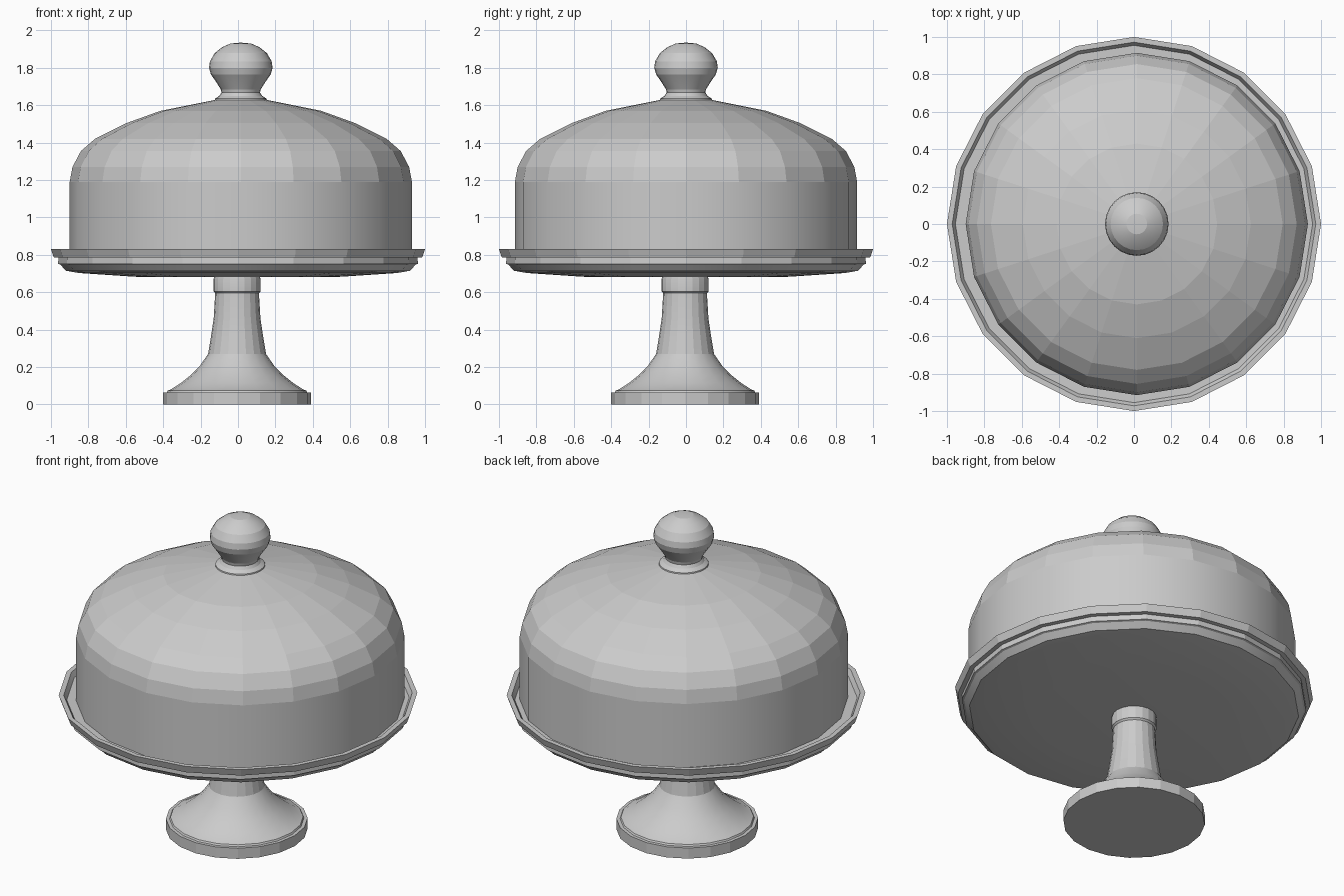
import bpy, bmesh
from math import cos, sin, tau, radians

if "Cube" in bpy.data.objects:
    bpy.data.objects.remove(bpy.data.objects["Cube"])


def lathe(name, profile, sides, center, angle, closed=False):
    """Revolve (radius, z) points around a vertical axis."""
    bm = bmesh.new()
    rings = []
    for r, z in profile:
        if r == 0:
            rings.append([bm.verts.new((center[0], center[1], z))])
        else:
            rings.append([bm.verts.new((center[0] + r * cos(tau * i / sides),
                                        center[1] + r * sin(tau * i / sides), z))
                          for i in range(sides)])
    pairs = list(zip(rings, rings[1:]))
    if closed:
        pairs.append((rings[-1], rings[0]))
    for a, b in pairs:
        for i in range(sides):
            j = (i + 1) % sides
            if len(a) == 1 and len(b) == 1:
                continue
            if len(a) == 1:
                bm.faces.new((a[0], b[j], b[i]))
            elif len(b) == 1:
                bm.faces.new((a[i], a[j], b[0]))
            else:
                bm.faces.new((a[i], a[j], b[j], b[i]))
    bmesh.ops.recalc_face_normals(bm, faces=bm.faces)
    mesh = bpy.data.meshes.new(name)
    bm.to_mesh(mesh)
    bm.free()
    ob = bpy.data.objects.new(name, mesh)
    bpy.context.collection.objects.link(ob)
    if angle:
        bpy.ops.object.select_all(action='DESELECT')
        ob.select_set(True)
        bpy.context.view_layer.objects.active = ob
        bpy.ops.object.shade_smooth_by_angle(angle=radians(angle))
    return ob


# Pedestal: foot, flared column and collar
lathe("pedestal", [(0, 0), (.395, 0), (.395, .065), (.375, .065), (.37, .075),
                   (.355, .08), (.30, .115), (.25, .155), (.20, .205), (.155, .27),
                   (.14, .36), (.125, .46), (.117, .595), (.126, .605),
                   (.126, .67), (.12, .69), (0, .69)], 20, (-.005, -.005), 17)

# Plate with stepped rim
lathe("plate", [(0, .68), (.55, .683), (.85, .703), (.92, .715), (.95, .748),
                (.962, .752), (.96, .785), (.985, .787), (1.0, .83), (.972, .83),
                (.955, .80), (0, .795)], 20, (0, 0), 17)

# Domed cover, a thin hollow shell
outer = [(.915, .80), (.915, 1.19), (.90, 1.27), (.855, 1.355), (.78, 1.42),
         (.61, 1.505), (.43, 1.57), (.13, 1.63), (0, 1.635)]
inner = [(max(r - .012, 0), z - .012 * (z > 1.3)) for r, z in reversed(outer)]
cover = lathe("dome_cover", outer + inner + [outer[0]], 20, (.015, 0), 0)
bm = bmesh.new()
bm.from_mesh(cover.data)
bmesh.ops.remove_doubles(bm, verts=bm.verts, dist=.0005)
bmesh.ops.recalc_face_normals(bm, faces=bm.faces)
for f in bm.faces:  # straight wall is smooth, the dome above is faceted
    f.smooth = abs(f.normal.z) < .01
bm.to_mesh(cover.data)
bm.free()

# Knob with flange and narrow neck
lathe("knob", [(0, 1.62), (.14, 1.625), (.138, 1.635), (.115, 1.65), (.103, 1.668),
               (.107, 1.685), (.132, 1.725), (.16, 1.765), (.17, 1.80), (.165, 1.835),
               (.14, 1.878), (.10, 1.91), (.055, 1.93), (0, 1.935)], 24, (.015, 0), 17)
